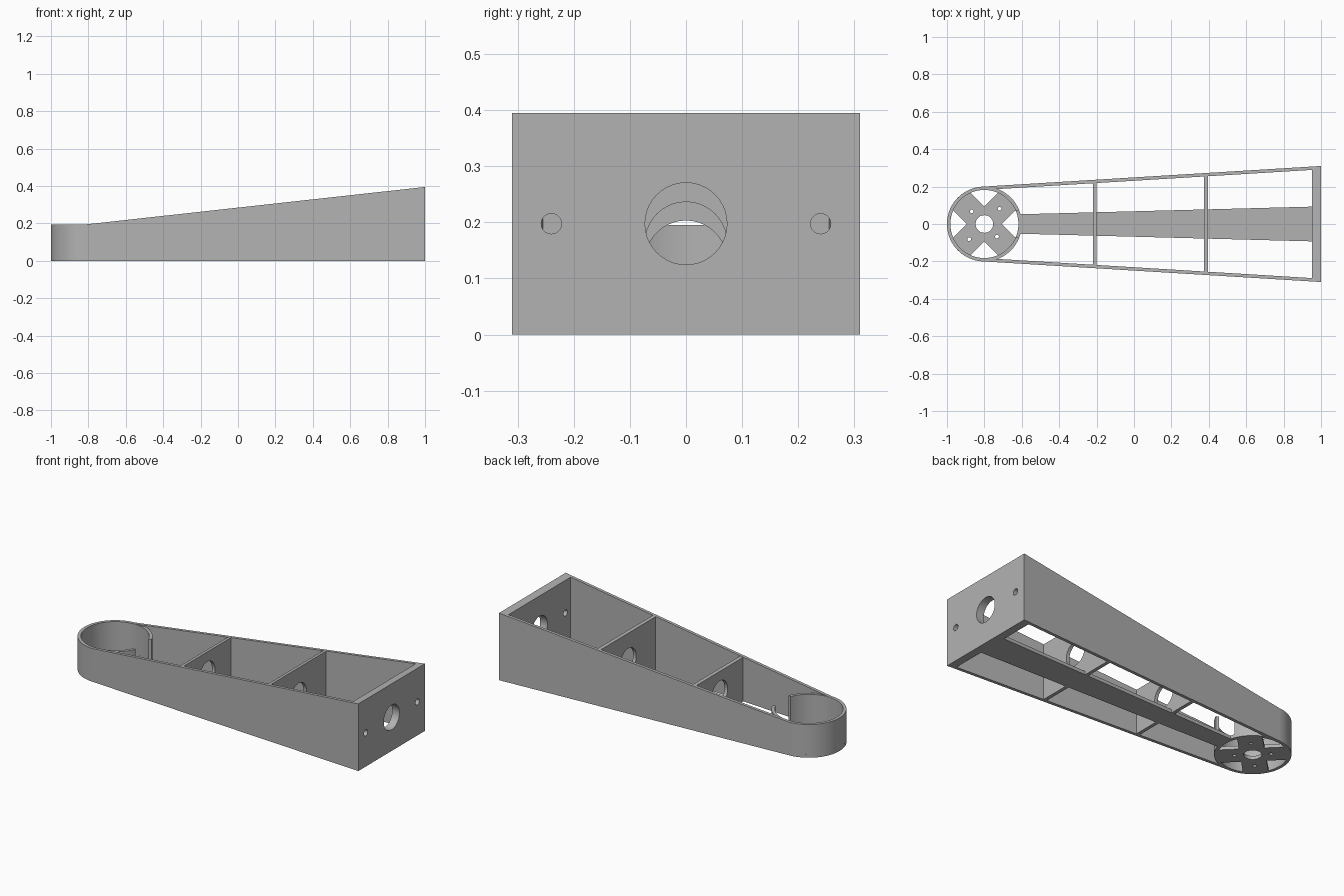
import bpy, bmesh, math
from mathutils import Matrix

cube = bpy.data.objects.get("Cube")
if cube:
    bpy.data.objects.remove(cube, do_unlink=True)

CX, R, T = -0.8, 0.2, 0.018          # motor ring centre, radius, wall thickness
FLOOR, LOW, HIGH = 0.02, 0.195, 0.395
SLOPE = 0.061                        # sideways flare of the arm

grey = bpy.data.materials.new("plain_grey")
grey.use_nodes = True
grey.diffuse_color = (0.45, 0.45, 0.45, 1)
grey.node_tree.nodes["Principled BSDF"].inputs["Base Color"].default_value = grey.diffuse_color


def top(x):
    return LOW + (HIGH - LOW) * max(0, x - CX) / (1 - CX)


def side(x, inset=0):
    return (R - inset) * math.hypot(1, SLOPE) + SLOPE * (x - CX)


def finish(name, bm):
    bmesh.ops.recalc_face_normals(bm, faces=bm.faces)
    mesh = bpy.data.meshes.new(name)
    bm.to_mesh(mesh)
    bm.free()
    mesh.materials.append(grey)
    ob = bpy.data.objects.new(name, mesh)
    bpy.context.collection.objects.link(ob)
    return ob


def prism(name, outline, height):
    """Extrude an xy outline up to a height given by a function of x."""
    bm = bmesh.new()
    low = [bm.verts.new((x, y, 0)) for x, y in outline]
    high = [bm.verts.new((x, y, height(x))) for x, y in outline]
    bm.faces.new(low)
    bm.faces.new(high)
    for i in range(len(low)):
        j = (i + 1) % len(low)
        bm.faces.new((low[i], low[j], high[j], high[i]))
    return finish(name, bm)


def ring(name, start, height, steps=72):
    """Sweep a rectangular section around the ring, leaving a gap facing +x."""
    bm = bmesh.new()
    closed = start == 0
    section = [(R, 0), (R, height), (R - T, height), (R - T, 0)]
    loops = []
    for i in range(steps if closed else steps + 1):
        a = start + (2 * math.pi - 2 * start) * i / steps
        loops.append([bm.verts.new((CX + r * math.cos(a), r * math.sin(a), z)) for r, z in section])
    pairs = list(zip(loops, loops[1:]))
    if closed:
        pairs.append((loops[-1], loops[0]))
    else:
        bm.faces.new(loops[0])
        bm.faces.new(loops[-1])
    for a, b in pairs:
        for k in range(4):
            m = (k + 1) % 4
            bm.faces.new((a[k], a[m], b[m], b[k]))
    ob = finish(name, bm)
    bpy.context.view_layer.objects.active = ob
    ob.select_set(True)
    bpy.ops.object.shade_smooth_by_angle(angle=math.radians(30))
    ob.select_set(False)


def drill(ob, centre, radius, axis):
    """Cut a round hole through a part along the x or z axis."""
    bm = bmesh.new()
    turn = Matrix.Rotation(math.pi / 2, 4, 'Y') if axis == 'X' else Matrix()
    bmesh.ops.create_cone(bm, cap_ends=True, segments=40, radius1=radius, radius2=radius,
                          depth=0.2, matrix=Matrix.Translation(centre) @ turn)
    cutter = finish("hole_cutter", bm)
    cutter.hide_render = True
    mod = ob.modifiers.new("hole", 'BOOLEAN')
    mod.operation, mod.solver, mod.object = 'DIFFERENCE', 'EXACT', cutter
    graph = bpy.context.evaluated_depsgraph_get()
    mesh = bpy.data.meshes.new_from_object(ob.evaluated_get(graph))
    ob.modifiers.clear()
    ob.data = mesh
    bpy.data.objects.remove(cutter, do_unlink=True)


# Motor ring, slotted for wires above its low base
ring("motor_ring", 0.385, LOW)
ring("motor_ring_base", 0, FLOOR)

# Cross-shaped motor mount
outline = []
half = 0.066
for k in range(4):
    mid = math.pi / 4 + k * math.pi / 2
    spread = math.asin(half / 0.195)
    for a, r in ((mid - spread, 0.195), (mid + spread, 0.195), (mid + math.pi / 4, half * math.sqrt(2))):
        outline.append((CX + r * math.cos(a), r * math.sin(a)))
mount = prism("motor_mount", outline, lambda x: FLOOR)
drill(mount, (CX, 0, 0), 0.047, 'Z')
for k in range(4):
    a = math.pi / 4 + k * math.pi / 2
    r = 0.115 if k % 2 == 0 else 0.095
    drill(mount, (CX + r * math.cos(a), r * math.sin(a), 0), 0.01, 'Z')

# Side walls, tangent to the ring
lean = math.atan(SLOPE)
for name, s in (("left_of_arm_wall", 1), ("right_of_arm_wall", -1)):
    outline = [(CX - r * math.sin(lean), s * r * math.cos(lean)) for r in (R - T, R)]
    outline += [(0.97, s * side(0.97)), (0.97, s * side(0.97, T))]
    prism(name, outline, top)


def cross_wall(name, x0, x1, inset):
    a, b = side(x0, inset), side(x1, inset)
    return prism(name, [(x0, -a), (x1, -b), (x1, b), (x0, a)], top)


# End plate with a wire hole and two bolt holes
plate = cross_wall("end_plate", 0.953, 1, 0)
drill(plate, (0.975, 0, HIGH / 2), 0.073, 'X')
for y in (-0.24, 0.24):
    drill(plate, (0.975, y, HIGH / 2), 0.018, 'X')

# Inner ribs with wire holes
for name, x in (("outer_rib", -0.21), ("inner_rib", 0.385)):
    rib = cross_wall(name, x - 0.01, x + 0.01, T * 0.7)
    drill(rib, (x, 0, top(x) / 2), 0.073, 'X')

# Tapered floor strip under the wires
prism("floor_strip", [(-0.612, -0.052), (0.96, -0.093), (0.96, 0.093), (-0.612, 0.052)],
      lambda x: FLOOR)
